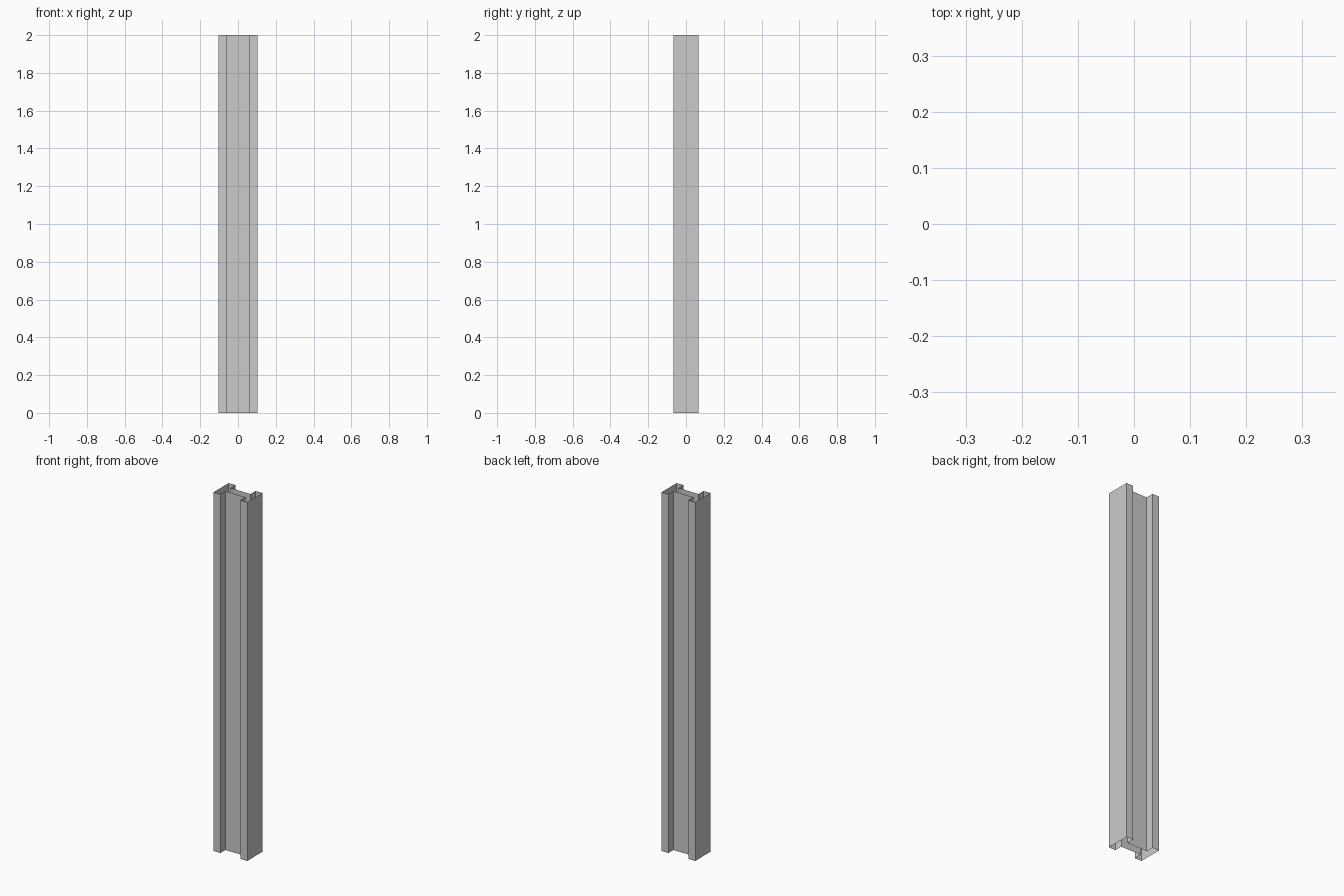
import bpy, bmesh

if "Cube" in bpy.data.objects:
    bpy.data.objects.remove(bpy.data.objects["Cube"])

HEIGHT = 2.0
OUT_X, OUT_Y = 0.104, 0.067    # outer half sizes
WEB_X, WEB_Y = 0.062, 0.023    # channel half width, web half thickness

# One quarter of the H-shaped outline, mirrored into a full loop
quarter = [(OUT_X, OUT_Y), (WEB_X, OUT_Y), (WEB_X, WEB_Y)]
back = quarter + [(-x, y) for x, y in reversed(quarter)]
outline = back + [(-x, -y) for x, y in back]

# Hollow column shell, open at both ends
bm = bmesh.new()
bottom = [bm.verts.new((x, y, 0)) for x, y in outline]
top = [bm.verts.new((x, y, HEIGHT)) for x, y in outline]
for i in range(len(outline)):
    j = (i + 1) % len(outline)
    bm.faces.new((bottom[i], bottom[j], top[j], top[i]))

mesh = bpy.data.meshes.new("column_shell")
bm.to_mesh(mesh)
bm.free()
column = bpy.data.objects.new("column_shell", mesh)
bpy.context.collection.objects.link(column)
